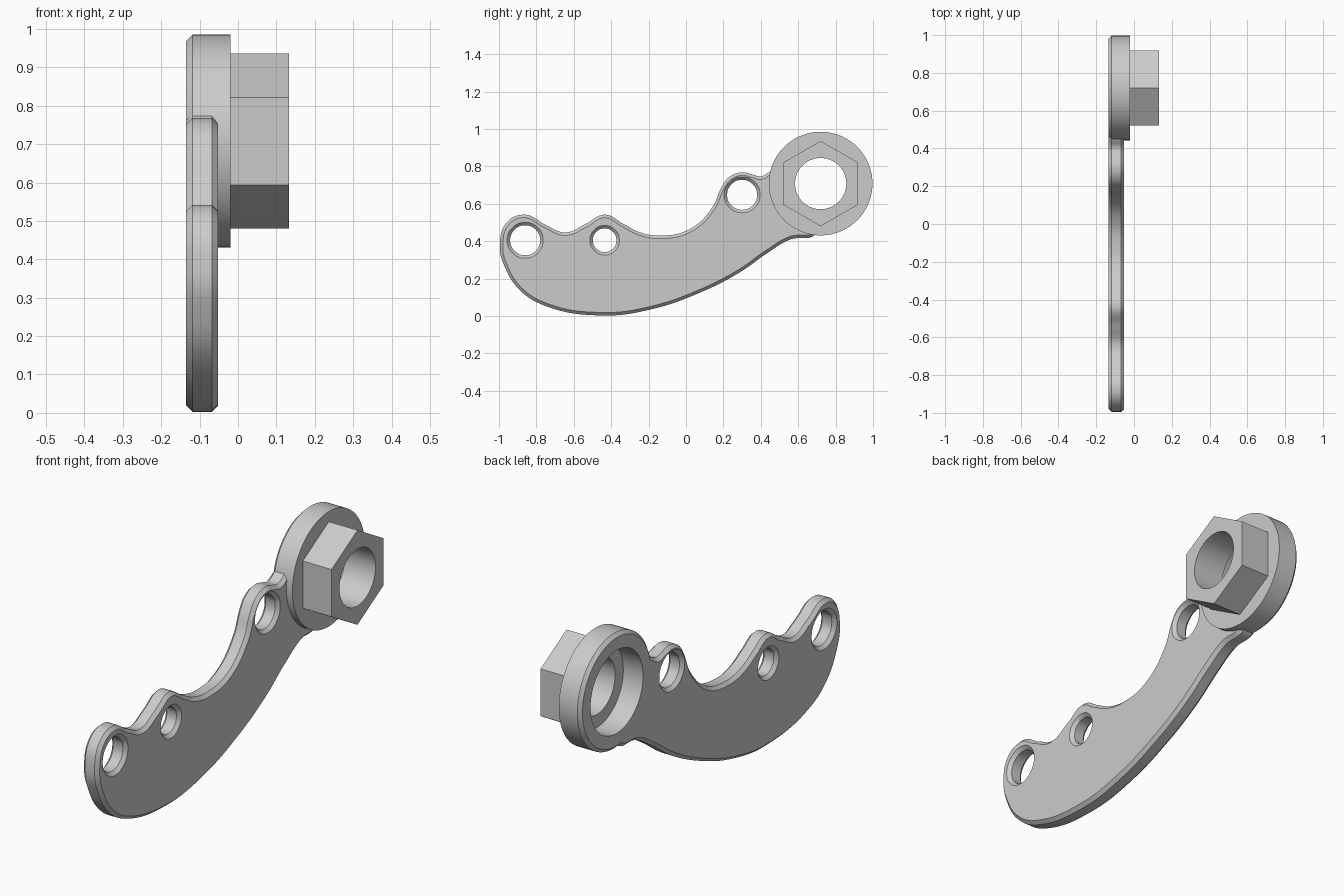
import bpy, bmesh, math
from mathutils import Matrix

if "Cube" in bpy.data.objects:
    bpy.data.objects.remove(bpy.data.objects["Cube"], do_unlink=True)

grey = bpy.data.materials.new("plain grey")
grey.use_nodes = True
grey.diffuse_color = (0.6, 0.6, 0.6, 1)
grey.node_tree.nodes["Principled BSDF"].inputs["Base Color"].default_value = (0.6, 0.6, 0.6, 1)

BACK, PLATE_FRONT, DISC_FRONT, HEX_FRONT = -0.135, -0.052, -0.02, 0.133
CHAMFER = 0.016
HUB_Y, HUB_Z = 0.72, 0.708


def add_object(name, mesh):
    obj = bpy.data.objects.new(name, mesh)
    bpy.context.collection.objects.link(obj)
    mesh.materials.clear()
    mesh.materials.append(grey)
    bpy.ops.object.select_all(action='DESELECT')
    obj.select_set(True)
    bpy.context.view_layer.objects.active = obj
    bpy.ops.object.shade_smooth_by_angle(angle=math.radians(25))
    return obj


def add_spline(curve, points):
    spline = curve.splines.new('BEZIER')
    spline.bezier_points.add(len(points) - 1)
    for bp, (y, z) in zip(spline.bezier_points, points):
        bp.co = (y, z, 0)
        bp.handle_left_type = bp.handle_right_type = 'AUTO'
    spline.use_cyclic_u = True
    spline.resolution_u = 8


# Arm plate: wavy outline with three holes, chamfered on both faces
outline = [
    (-0.995, 0.37), (-0.957, 0.502), (-0.86, 0.542), (-0.75, 0.487), (-0.645, 0.447),
    (-0.54, 0.49), (-0.435, 0.542), (-0.33, 0.49), (-0.245, 0.447), (-0.13, 0.43),
    (0.02, 0.465), (0.14, 0.58), (0.19, 0.69), (0.23, 0.742), (0.3, 0.768),
    (0.36, 0.755), (0.4, 0.747), (0.455, 0.775), (0.5, 0.79), (0.48, 0.68),
    (0.52, 0.575), (0.6, 0.5), (0.7, 0.465), (0.69, 0.434), (0.56, 0.41),
    (0.44, 0.34), (0.29, 0.235), (0.075, 0.125), (-0.19, 0.035), (-0.44, 0.003),
    (-0.755, 0.055), (-0.89, 0.14), (-0.968, 0.26)]
holes = [(-0.86, 0.405, 0.08), (-0.435, 0.405, 0.063), (0.3, 0.648, 0.08)]

curve = bpy.data.curves.new("arm_outline", 'CURVE')
curve.dimensions = '2D'
curve.fill_mode = 'BOTH'
curve.extrude = (PLATE_FRONT - BACK) / 2 - CHAMFER
curve.bevel_depth = CHAMFER
curve.bevel_resolution = 0
curve.offset = -CHAMFER
add_spline(curve, outline)
for y, z, r in holes:
    angles = [math.tau * i / 8 for i in range(8)]
    add_spline(curve, [(y + r * math.cos(a), z + r * math.sin(a)) for a in angles])

helper = bpy.data.objects.new("arm_outline", curve)
bpy.context.collection.objects.link(helper)
depsgraph = bpy.context.evaluated_depsgraph_get()
arm_mesh = bpy.data.meshes.new_from_object(helper.evaluated_get(depsgraph))
bpy.data.objects.remove(helper, do_unlink=True)
turn = Matrix.Rotation(math.pi / 2, 4, 'Z') @ Matrix.Rotation(math.pi / 2, 4, 'X')
arm_mesh.transform(Matrix.Translation(((BACK + PLATE_FRONT) / 2, 0, 0)) @ turn)
bm = bmesh.new()
bm.from_mesh(arm_mesh)
bmesh.ops.remove_doubles(bm, verts=bm.verts, dist=0.0002)
bmesh.ops.recalc_face_normals(bm, faces=bm.faces)
bm.to_mesh(arm_mesh)
bm.free()
add_object("arm_plate", arm_mesh)


# Hub: round collar and hexagonal boss around a stepped bore
def hex_radius(angle, corner=0.228):
    local = (angle - math.pi / 6) % (math.pi / 3) - math.pi / 6
    return corner * math.cos(math.pi / 6) / math.cos(local)


SEGMENTS = 72
BORE, HOLE, DISC = 0.2, 0.137, 0.277
rings = [
    (BACK, BORE), (BACK, DISC - CHAMFER), (BACK + CHAMFER, DISC), (DISC_FRONT, DISC),
    (DISC_FRONT, None), (HEX_FRONT, None), (HEX_FRONT, HOLE),
    (DISC_FRONT - 0.01, HOLE), (DISC_FRONT - 0.01, BORE)]
bm = bmesh.new()
loops = []
for x, radius in rings:
    loop = []
    for i in range(SEGMENTS):
        a = math.tau * i / SEGMENTS
        # hexagon corners point up and down
        r = hex_radius(a + math.pi / 6 - math.pi / 6) if radius is None else radius
        loop.append(bm.verts.new((x, HUB_Y + r * math.cos(a), HUB_Z + r * math.sin(a))))
    loops.append(loop)
for k, loop in enumerate(loops):
    following = loops[(k + 1) % len(loops)]
    for i in range(SEGMENTS):
        j = (i + 1) % SEGMENTS
        bm.faces.new((loop[i], loop[j], following[j], following[i]))
bmesh.ops.recalc_face_normals(bm, faces=bm.faces)
hub_mesh = bpy.data.meshes.new("hub")
bm.to_mesh(hub_mesh)
bm.free()
add_object("hub", hub_mesh)
